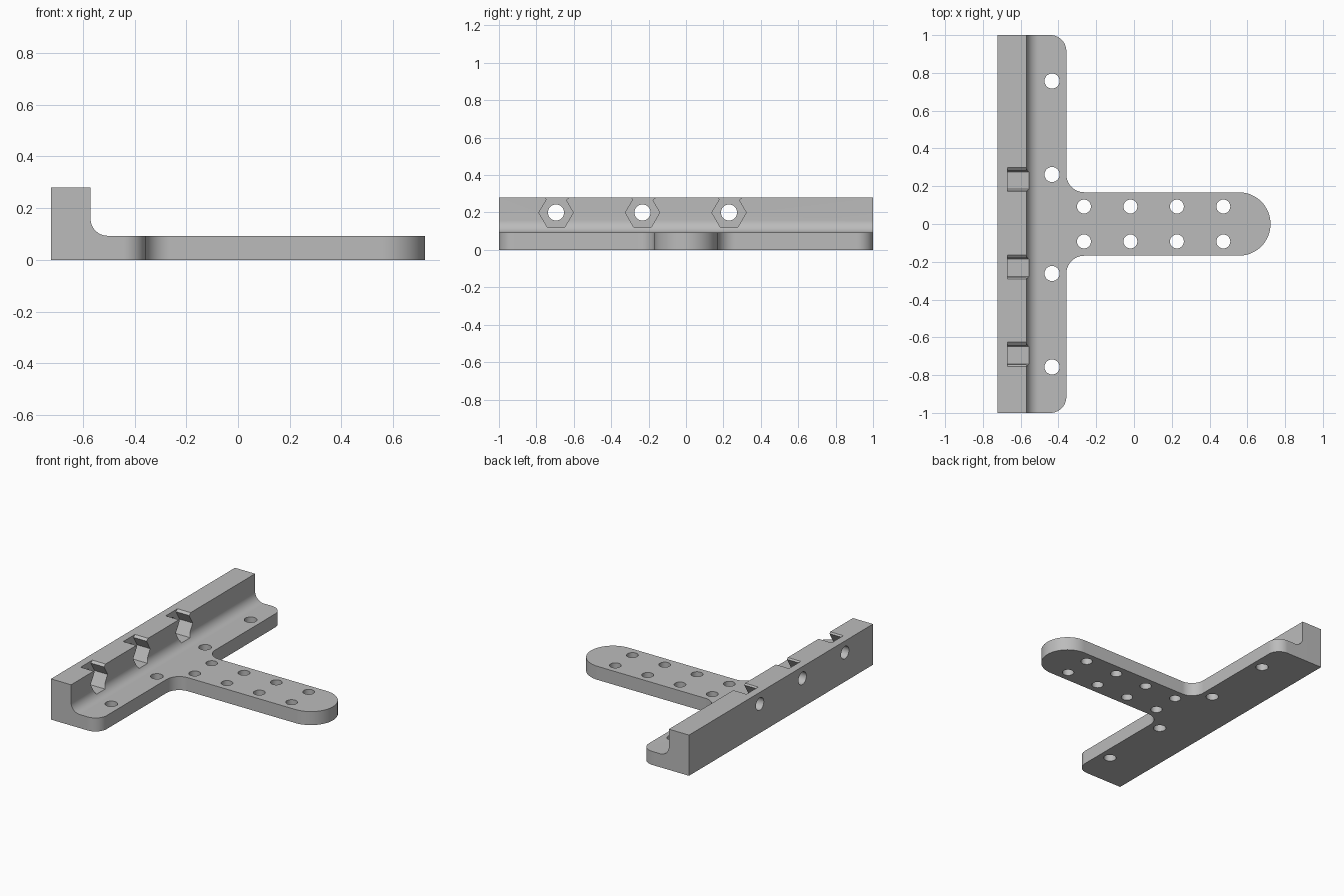
import bpy, bmesh, math
from mathutils import Vector

cube = bpy.data.objects.get("Cube")
if cube:
    bpy.data.objects.remove(cube, do_unlink=True)

grey = bpy.data.materials.new("machined_grey")
grey.use_nodes = True
colour = (0.5, 0.5, 0.5, 1)
grey.diffuse_color = colour
grey.node_tree.nodes["Principled BSDF"].inputs["Base Color"].default_value = colour


def arc(cx, cy, r, start, end, steps=16):
    angles = [math.radians(start + (end - start) * i / steps) for i in range(steps + 1)]
    return [(cx + r * math.cos(a), cy + r * math.sin(a)) for a in angles]


def add_prism(bm, points, to_3d, low, high):
    """Extrude a 2D outline between two offsets along the axis chosen by to_3d."""
    face = bm.faces.new([bm.verts.new(to_3d(u, v, low)) for u, v in points])
    extruded = bmesh.ops.extrude_face_region(bm, geom=[face])["geom"]
    verts = [e for e in extruded if isinstance(e, bmesh.types.BMVert)]
    shift = Vector(to_3d(0, 0, high)) - Vector(to_3d(0, 0, low))
    bmesh.ops.translate(bm, verts=verts, vec=shift)


def make_object(name, prisms):
    bm = bmesh.new()
    for prism in prisms:
        add_prism(bm, *prism)
    bmesh.ops.recalc_face_normals(bm, faces=bm.faces)
    mesh = bpy.data.meshes.new(name)
    bm.to_mesh(mesh)
    bm.free()
    mesh.materials.append(grey)
    obj = bpy.data.objects.new(name, mesh)
    bpy.context.collection.objects.link(obj)
    return obj


def combine(target, other, operation):
    other.hide_render = True
    mod = target.modifiers.new(operation.lower(), "BOOLEAN")
    mod.operation, mod.solver, mod.object = operation, "EXACT", other
    bpy.context.view_layer.objects.active = target
    bpy.ops.object.modifier_apply(modifier=mod.name)
    bpy.data.objects.remove(other, do_unlink=True)


def along_x(u, v, w): return (w, u, v)
def along_y(u, v, w): return (u, w, v)
def along_z(u, v, w): return (u, v, w)


BACK, WALL, EDGE, TIP = -0.723, -0.57, -0.358, 0.723
ARM, PLATE, TOP = 0.168, 0.093, 0.28
CORNER, INNER, COVE = 0.085, 0.095, 0.066

# T-shaped plan: one half outline, mirrored across y = 0
half = [(BACK, -1)]
half += arc(EDGE - CORNER, -1 + CORNER, CORNER, -90, 0)
half += arc(EDGE + INNER, -ARM - INNER, INNER, 180, 90)
half += arc(TIP - ARM, 0, ARM, -90, 0)
plan = half + [(x, -y) for x, y in reversed(half[:-1])]

# Side profile: tall wall, cove and flat plate
profile = [(BACK - 0.1, 0), (TIP + 0.1, 0), (TIP + 0.1, PLATE)]
profile += arc(WALL + COVE, PLATE + COVE, COVE, 270, 180)
profile += [(WALL, TOP), (BACK - 0.1, TOP)]

bracket = make_object("t_bracket", [(plan, along_z, -0.1, TOP + 0.1)])
# Extended past the plan so that only top and bottom are trimmed
combine(bracket, make_object("side_profile", [(profile, along_y, -1.1, 1.1)]), "INTERSECT")

# Vertical screw holes through the flange and the arm
holes = []
for side in (-1, 1):
    for y in (0.262, 0.757):
        holes.append((arc(-0.434, side * y, 0.04, 0, 345, 23), along_z, -0.1, 0.2))
    for i in range(4):
        holes.append((arc(-0.265 + 0.246 * i, side * 0.0925, 0.037, 0, 345, 23), along_z, -0.1, 0.2))
combine(bracket, make_object("plate_holes", holes), "DIFFERENCE")

# Hexagonal nut pockets open through the top, with bolt holes through the wall
pockets, bolts = [], []
for i in range(3):
    y, z = -0.695 + 0.4625 * i, 0.2
    outline = [(-0.046, -0.08), (0.046, -0.08), (0.092, 0), (0.053, 0.066), (0.072, 0.082),
               (0.072, 0.12), (-0.06, 0.12), (-0.06, 0.082), (-0.05, 0.07), (-0.092, 0)]
    pockets.append(([(y + u, z + v) for u, v in outline], along_x, -0.67, -0.45))
    bolts.append((arc(y, z, 0.043, 0, 345, 23), along_x, -0.9, -0.4))
combine(bracket, make_object("nut_pockets", pockets), "DIFFERENCE")
combine(bracket, make_object("bolt_holes", bolts), "DIFFERENCE")

bpy.ops.object.select_all(action="DESELECT")
bracket.select_set(True)
bpy.context.view_layer.objects.active = bracket
bpy.ops.object.shade_smooth_by_angle(angle=math.radians(30))
